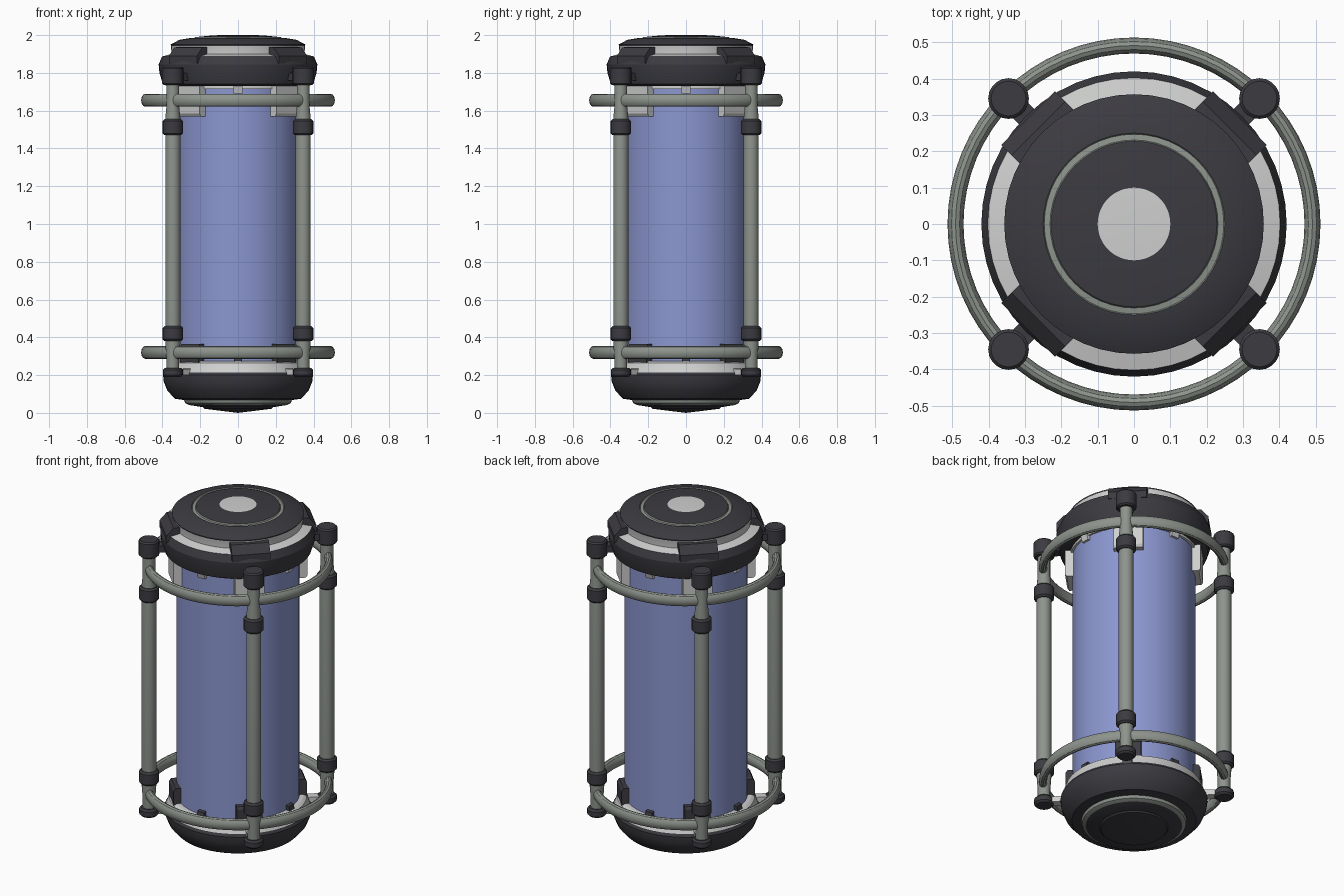
import bpy, bmesh, math
from mathutils import Matrix, Vector

if "Cube" in bpy.data.objects:
    bpy.data.objects.remove(bpy.data.objects["Cube"])


def mat(name, col):
    m = bpy.data.materials.new(name)
    m.diffuse_color = (*col, 1)
    m.use_nodes = True
    m.node_tree.nodes["Principled BSDF"].inputs["Base Color"].default_value = m.diffuse_color
    return m


DARK = mat("dark charcoal", (0.045, 0.043, 0.052))
PALE = mat("pale grey", (0.62, 0.63, 0.62))
METAL = mat("green grey metal", (0.27, 0.295, 0.265))
BLUE = mat("blue glass", (0.26, 0.31, 0.63))


def finish(name, bm, mats, smooth=True):
    bmesh.ops.recalc_face_normals(bm, faces=bm.faces)
    me = bpy.data.meshes.new(name)
    bm.to_mesh(me)
    bm.free()
    for m in mats:
        me.materials.append(m)
    ob = bpy.data.objects.new(name, me)
    bpy.context.collection.objects.link(ob)
    if smooth:
        bpy.ops.object.select_all(action='DESELECT')
        ob.select_set(True)
        bpy.context.view_layer.objects.active = ob
        bpy.ops.object.shade_smooth_by_angle(angle=math.radians(28))
    return ob


def lathe(name, profile, mats, seg=48, centre=(0, 0), closed=False):
    """profile rows: radius, height, material slot of the band that starts here"""
    bm = bmesh.new()
    rings = []
    for r, z, _ in profile:
        if r == 0:
            rings.append([bm.verts.new((*centre, z))] * seg)
        else:
            rings.append([bm.verts.new((centre[0] + r * math.cos(2 * math.pi * k / seg),
                                        centre[1] + r * math.sin(2 * math.pi * k / seg), z))
                          for k in range(seg)])
    n = len(rings)
    for i in range(n if closed else n - 1):
        a, b = rings[i], rings[(i + 1) % n]
        for k in range(seg):
            j = (k + 1) % seg
            vs = list(dict.fromkeys((a[k], a[j], b[j], b[k])))
            bm.faces.new(vs).material_index = profile[i][2]
    return finish(name, bm, mats)


def block(name, outline, half, angle, material):
    """Extrude a radius/height outline sideways, then turn it about z"""
    bm = bmesh.new()
    sides = [[bm.verts.new((r, s * half, z)) for r, z in outline] for s in (-1, 1)]
    for s in sides:
        bm.faces.new(s)
    n = len(outline)
    for i in range(n):
        j = (i + 1) % n
        bm.faces.new((sides[0][i], sides[0][j], sides[1][j], sides[1][i]))
    bmesh.ops.rotate(bm, verts=bm.verts, cent=(0, 0, 0), matrix=Matrix.Rotation(angle, 3, 'Z'))
    return finish(name, bm, [material], False)


def drum(name, r, z0, z1, c, material, xy):
    """Small cylinder with chamfered rims"""
    lathe(name, [(0, z0, 0), (r - c, z0, 0), (r, z0 + c, 0), (r, z1 - c, 0),
                 (r - c, z1, 0), (0, z1, 0)], [material], 20, xy)


# Glass tube
lathe("glass_tube", [(0, 0.22, 0), (0.333, 0.22, 0), (0.333, 1.76, 0), (0, 1.76, 0)], [BLUE], 40)

# Top cap: lid, groove, pale shoulder and dark rim
lathe("top_cap", [
    (0, 2.0, 1), (0.10, 2.0, 0), (0.15, 1.997, 0), (0.228, 1.989, 2), (0.231, 1.981, 2),
    (0.247, 1.979, 2), (0.25, 1.985, 0), (0.31, 1.975, 0), (0.357, 1.95, 0),
    (0.355, 1.943, 1), (0.352, 1.90, 1), (0.402, 1.887, 0), (0.42, 1.845, 0),
    (0.416, 1.80, 0), (0.398, 1.742, 0), (0.375, 1.73, 0), (0, 1.73, 0)], [DARK, PALE, METAL])
lathe("top_collar", [(0.30, 1.735, 0), (0.345, 1.735, 0), (0.345, 1.715, 0), (0.30, 1.715, 0)],
      [PALE], closed=True)

# Bottom bowl with pale upper band and grey ring
lathe("bottom_bowl", [
    (0, 0.275, 1), (0.355, 0.275, 1), (0.372, 0.265, 1), (0.388, 0.215, 0), (0.397, 0.20, 0),
    (0.393, 0.165, 0), (0.375, 0.12, 0), (0.335, 0.075, 0), (0.285, 0.068, 2),
    (0.28, 0.052, 2), (0.26, 0.042, 0), (0.185, 0.03, 0), (0.178, 0.022, 0), (0, 0.0, 0)],
      [DARK, PALE, METAL])

# Hoops around the body, oval in section
for label, z in (("lower", 0.32), ("upper", 1.655)):
    section = [(0.491 + 0.022 * math.cos(a * math.pi / 6), z + 0.034 * math.sin(a * math.pi / 6), 0)
               for a in range(12)]
    lathe(label + "_hoop", section, [METAL], 64, closed=True)

# Parts repeated at the four diagonals
for k in range(4):
    a = math.radians(45 + 90 * k)
    xy = (0.488 * math.cos(a), 0.488 * math.sin(a))
    # Post with flared foot, collars, cap and foot
    lathe(f"post_{k}", [(0, 0.21, 0), (0.034, 0.21, 0), (0.034, 0.29, 0), (0.04, 0.37, 0),
                        (0.04, 1.56, 0), (0.034, 1.62, 0), (0.034, 1.76, 0), (0, 1.76, 0)],
          [METAL], 20, xy)
    drum(f"post_cap_{k}", 0.056, 1.735, 1.832, 0.008, DARK, xy)
    drum(f"post_upper_collar_{k}", 0.054, 1.47, 1.555, 0.01, DARK, xy)
    drum(f"post_lower_collar_{k}", 0.054, 0.38, 0.46, 0.01, DARK, xy)
    drum(f"post_foot_{k}", 0.053, 0.19, 0.238, 0.01, DARK, xy)
    # Struts tying the post to the body
    block(f"foot_strut_{k}", [(0.36, 0.20), (0.46, 0.20), (0.46, 0.23), (0.36, 0.235)],
          0.025, a, PALE)
    block(f"cap_strut_{k}", [(0.38, 1.76), (0.45, 1.76), (0.45, 1.80), (0.38, 1.80)],
          0.03, a, DARK)
    # Dark tab over the pale shoulder
    block(f"rim_tab_{k}", [(0.335, 1.85), (0.335, 1.937), (0.372, 1.935), (0.412, 1.89),
                           (0.412, 1.85)], 0.105, a, DARK)
    # Clips gripping the glass
    block(f"upper_clip_{k}", [(0.31, 1.57), (0.358, 1.57), (0.368, 1.585), (0.368, 1.74),
                              (0.31, 1.74)], 0.08, a, PALE)
    block(f"lower_clip_{k}", [(0.31, 0.25), (0.365, 0.25), (0.365, 0.35), (0.355, 0.365),
                              (0.31, 0.365)], 0.07, a, DARK)

# Small pegs between the clips
for k in range(4):
    a = math.radians(90 * k)
    block(f"upper_peg_{k}", [(0.32, 1.69), (0.345, 1.69), (0.36, 1.74), (0.32, 1.74)],
          0.024, a, PALE)
    block(f"lower_peg_{k}", [(0.32, 0.26), (0.36, 0.26), (0.35, 0.30), (0.32, 0.305)],
          0.022, a, DARK)
